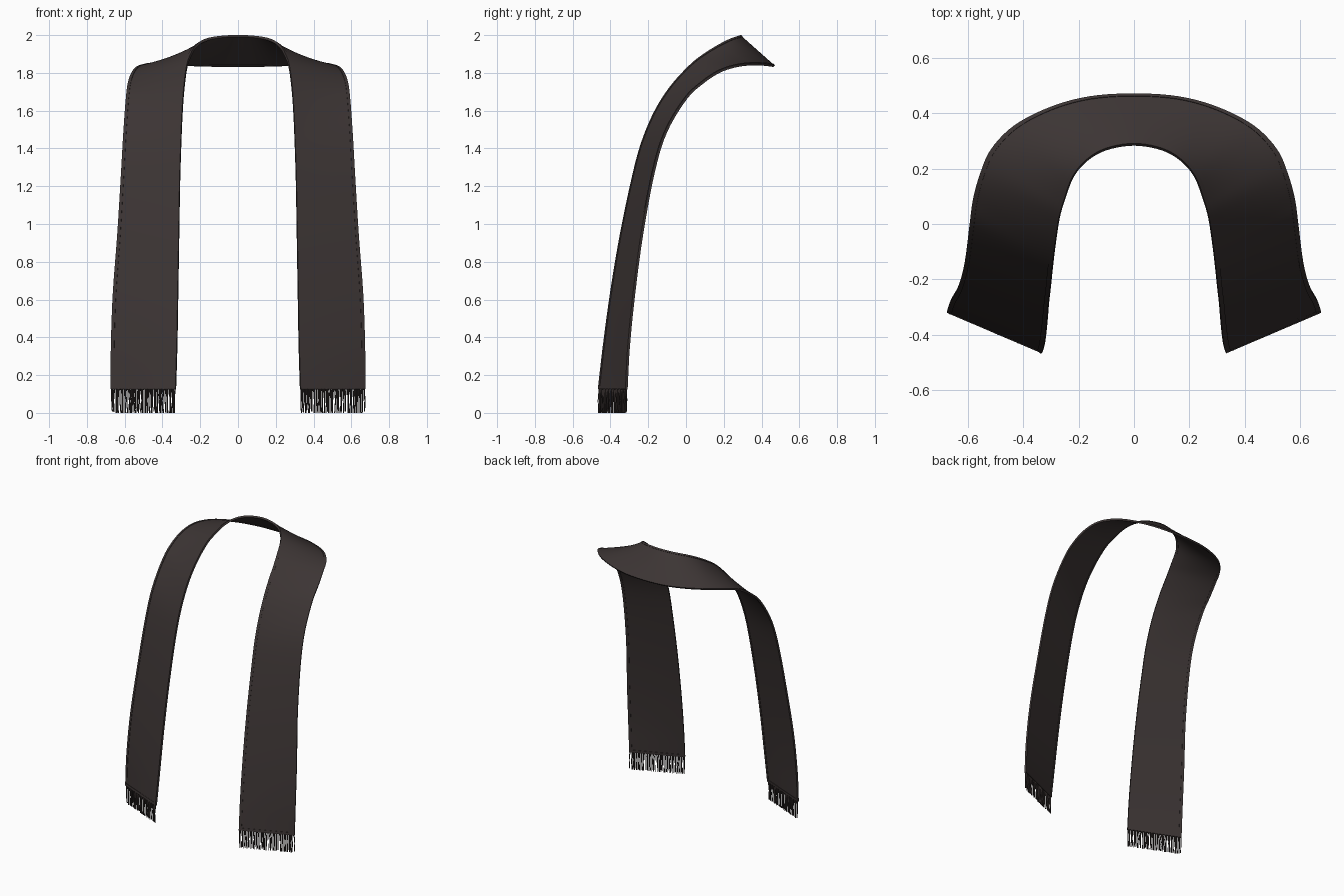
import bpy, bmesh, math, random
from mathutils import Vector, Matrix

if "Cube" in bpy.data.objects:
    bpy.data.objects.remove(bpy.data.objects["Cube"])

random.seed(4)


def material(name, rgb):
    m = bpy.data.materials.new(name)
    m.diffuse_color = (*rgb, 1)
    m.use_nodes = True
    m.node_tree.nodes["Principled BSDF"].inputs["Base Color"].default_value = m.diffuse_color
    return m


cloth = material("dark brown wool", (0.045, 0.035, 0.034))
thread = material("darker fringe wool", (0.030, 0.023, 0.022))

# matching points on the neck edge and the outer edge, back centre to front end
inner = [(0, .287, 1.996), (.10, .27, 1.99), (.17, .23, 1.975), (.22, .17, 1.943),
         (.25, .09, 1.892), (.27, .02, 1.835), (.285, -.08, 1.725), (.295, -.165, 1.59),
         (.302, -.235, 1.42), (.308, -.287, 1.22), (.313, -.347, .93),
         (.318, -.397, .63), (.323, -.435, .35), (.33, -.461, .125)]
outer = [(0, .467, 1.836), (.16, .457, 1.838), (.30, .42, 1.843), (.43, .355, 1.846),
         (.515, .27, 1.837), (.555, .18, 1.808), (.58, .09, 1.75), (.592, 0, 1.665),
         (.605, -.105, 1.49), (.617, -.17, 1.28), (.637, -.232, .95),
         (.661, -.275, .63), (.671, -.303, .35), (.672, -.315, .125)]


def both_sides(pts):
    right = [Vector(p) for p in pts]
    return [Vector((-p.x, p.y, p.z)) for p in reversed(right[1:])] + right


INNER, OUTER = both_sides(inner), both_sides(outer)
LAST = len(INNER) - 1


def spline(pts, t):
    i = min(int(t), LAST - 1)
    f = t - i
    b, c = pts[i], pts[i + 1]
    a = pts[i - 1] if i > 0 else 2 * b - c
    d = pts[i + 2] if i + 2 <= LAST else 2 * c - b
    return 0.5 * (2 * b + (c - a) * f + (2 * a - 5 * b + 4 * c - d) * f * f
                  + (3 * b - a - 3 * c + d) * f ** 3)


def surface(t, u):
    return spline(INNER, t).lerp(spline(OUTER, t), u)


def finish(name, bm, mat):
    bmesh.ops.recalc_face_normals(bm, faces=bm.faces)
    me = bpy.data.meshes.new(name)
    bm.to_mesh(me)
    bm.free()
    me.materials.append(mat)
    ob = bpy.data.objects.new(name, me)
    bpy.context.collection.objects.link(ob)
    bpy.ops.object.select_all(action='DESELECT')
    ob.select_set(True)
    bpy.context.view_layer.objects.active = ob
    return ob


def strip(name, t0, t1, u0, u1, nt, nu, thick):
    """Piece of the draped surface, given thickness."""
    bm = bmesh.new()
    g = [[bm.verts.new(surface(t0 + (t1 - t0) * i / nt, u0 + (u1 - u0) * j / nu))
          for j in range(nu + 1)] for i in range(nt + 1)]
    for i in range(nt):
        for j in range(nu):
            bm.faces.new((g[i][j], g[i + 1][j], g[i + 1][j + 1], g[i][j + 1]))
    ob = finish(name, bm, cloth)
    mod = ob.modifiers.new("thickness", 'SOLIDIFY')
    mod.thickness = thick
    mod.offset = 0
    bpy.ops.object.modifier_apply(modifier=mod.name)
    bpy.ops.object.shade_smooth_by_angle(angle=math.radians(40))


# draped cloth, with slightly thicker hems along edges and ends
strip("scarf_body", 0, LAST, 0, 1, 130, 10, 0.008)
strip("neck_hem", 0, LAST, 0, 0.05, 130, 1, 0.013)
strip("outer_hem", 0, LAST, 0.95, 1, 130, 1, 0.013)
strip("left_end_hem", 0, 0.08, 0, 1, 1, 10, 0.013)
strip("right_end_hem", LAST - 0.08, LAST, 0, 1, 1, 10, 0.013)

# fringe of loose threads under each end
for name, t in (("left_fringe", 0), ("right_fringe", LAST)):
    bm = bmesh.new()
    count = 46
    for k in range(count):
        u = 0.01 + 0.98 * k / (count - 1)
        top = surface(t, u) + Vector((0, 0, 0.005))
        foot = top + Vector((random.uniform(-.004, .004), random.uniform(-.004, .004), 0))
        foot.z = random.choice((0, 0, random.uniform(0, .008)))
        middle = (top + foot) / 2 + Vector((random.uniform(-.004, .004),
                                            random.uniform(-.004, .004), 0))
        rings = []
        for p, r in ((top, .0034), (middle, .003), (foot, .0028)):
            rings.append([bm.verts.new(p + Vector((r * math.cos(a * math.tau / 6),
                                                   r * math.sin(a * math.tau / 6), 0)))
                          for a in range(6)])
        for lo, hi in zip(rings[1:], rings):
            for a in range(6):
                b = (a + 1) % 6
                bm.faces.new((lo[a], lo[b], hi[b], hi[a]))
        bm.faces.new(rings[0])
        bm.faces.new(rings[2])
    finish(name, bm, thread)
    bpy.ops.object.shade_smooth_by_angle(angle=math.radians(65))
